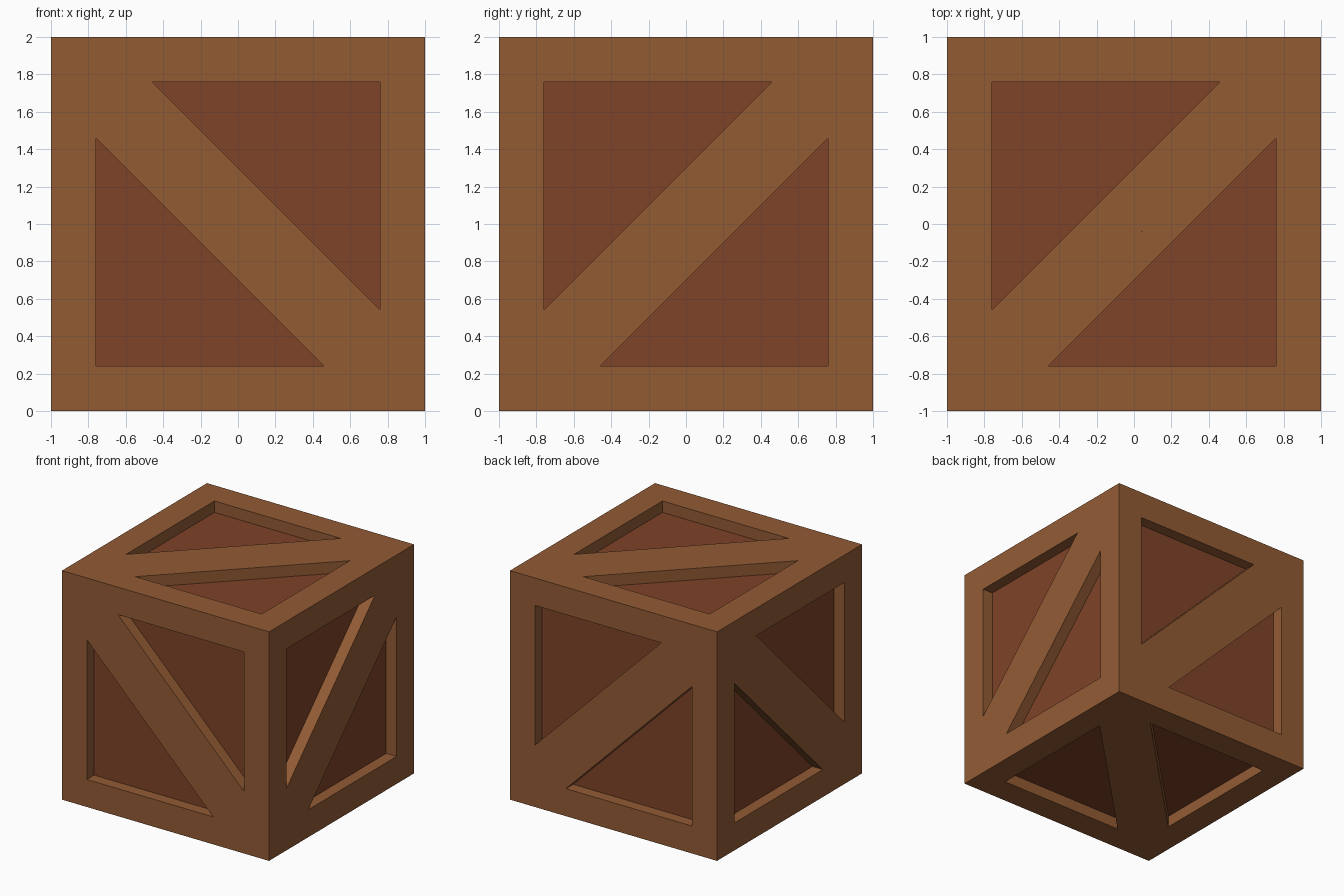
import bpy, bmesh
from mathutils import Vector

if "Cube" in bpy.data.objects:
    bpy.data.objects.remove(bpy.data.objects["Cube"])

DEPTH, PANEL = 0.1, 0.9


def material(name, rgb):
    m = bpy.data.materials.new(name)
    m.diffuse_color = (*rgb, 1)
    m.use_nodes = True
    m.node_tree.nodes["Principled BSDF"].inputs["Base Color"].default_value = m.diffuse_color
    return m


frame_mat = material("frame_wood", (0.29, 0.105, 0.034))
panel_mat = material("panel_wood", (0.21, 0.056, 0.021))


def to_object(name, bm):
    bmesh.ops.recalc_face_normals(bm, faces=bm.faces)
    me = bpy.data.meshes.new(name)
    bm.to_mesh(me)
    bm.free()
    ob = bpy.data.objects.new(name, me)
    bpy.context.collection.objects.link(ob)
    return ob


def boolean(ob, other, operation):
    """Apply an exact boolean to ob and delete the helper object."""
    mod = ob.modifiers.new("cut", 'BOOLEAN')
    mod.operation, mod.solver, mod.object = operation, 'EXACT', other
    bpy.context.view_layer.update()
    dg = bpy.context.evaluated_depsgraph_get()
    me = bpy.data.meshes.new_from_object(ob.evaluated_get(dg))
    ob.modifiers.clear()
    ob.data = me
    bpy.data.objects.remove(other)


# Triangular recess cutters: two per side, leaving a frame and a diagonal brace
tri = [(-.76, .76), (.46, .76), (-.76, -.46)]
place = [lambda u, v, d: (d, u, v), lambda u, v, d: (-u, d, v), lambda u, v, d: (u, v, d)]
bm = bmesh.new()
for put in place:
    for side in (-1, 1):
        for flip in (-1, 1):
            lo, hi = [[bm.verts.new(put(u * flip, v * flip, d * side)) for u, v in tri]
                      for d in (PANEL, 1 + DEPTH)]
            bm.faces.new(lo)
            bm.faces.new(hi)
            for i in range(3):
                j = (i + 1) % 3
                bm.faces.new((lo[i], lo[j], hi[j], hi[i]))
cutters = to_object("recess_cutters", bm)

# Whole crate body
bm = bmesh.new()
bmesh.ops.create_cube(bm, size=2)
crate = to_object("crate", bm)
boolean(crate, cutters, 'DIFFERENCE')

# Fracture seeds: eight large chunks and four chipped top corners
seeds = [Vector(s) for s in (
    (-.40, -.50, .50), (.55, -.60, .70), (.50, -.60, -.40), (-.45, -.50, -.60),
    (-.50, .60, .50), (.50, .40, .50), (.50, .45, -.45), (-.50, .50, -.50),
    (1.33, -1.33, 1.33), (-1.33, 1.33, 1.33), (-1.27, -1.27, 1.27), (1.27, 1.27, 1.27))]

for n, seed in enumerate(seeds):
    # Convex cell around the seed
    bm = bmesh.new()
    bmesh.ops.create_cube(bm, size=3)
    for other in seeds:
        if other is seed:
            continue
        cut = bmesh.ops.bisect_plane(bm, geom=bm.verts[:] + bm.edges[:] + bm.faces[:],
                                     plane_co=(seed + other) / 2,
                                     plane_no=(other - seed).normalized(), clear_outer=True)
        rim = [e for e in cut["geom_cut"] if isinstance(e, bmesh.types.BMEdge) and e.is_boundary]
        if rim:
            bmesh.ops.edgeloop_fill(bm, edges=rim)
    cell = to_object("cell", bm)

    # Piece of the crate inside the cell
    kind = "crate_chunk" if n < 8 else "crate_corner"
    shard = bpy.data.objects.new(f"{kind}_{n + 1}", crate.data.copy())
    bpy.context.collection.objects.link(shard)
    boolean(shard, cell, 'INTERSECT')
    shard.location.z = 1
    me = shard.data
    me.materials.clear()
    me.materials.append(frame_mat)
    me.materials.append(panel_mat)
    # Recess floors get the darker panel wood
    for p in me.polygons:
        p.use_smooth = False
        floor = any(abs(p.normal[a]) > .99 and abs(abs(p.center[a]) - PANEL) < .002 for a in range(3))
        p.material_index = int(floor)

bpy.data.objects.remove(crate)
